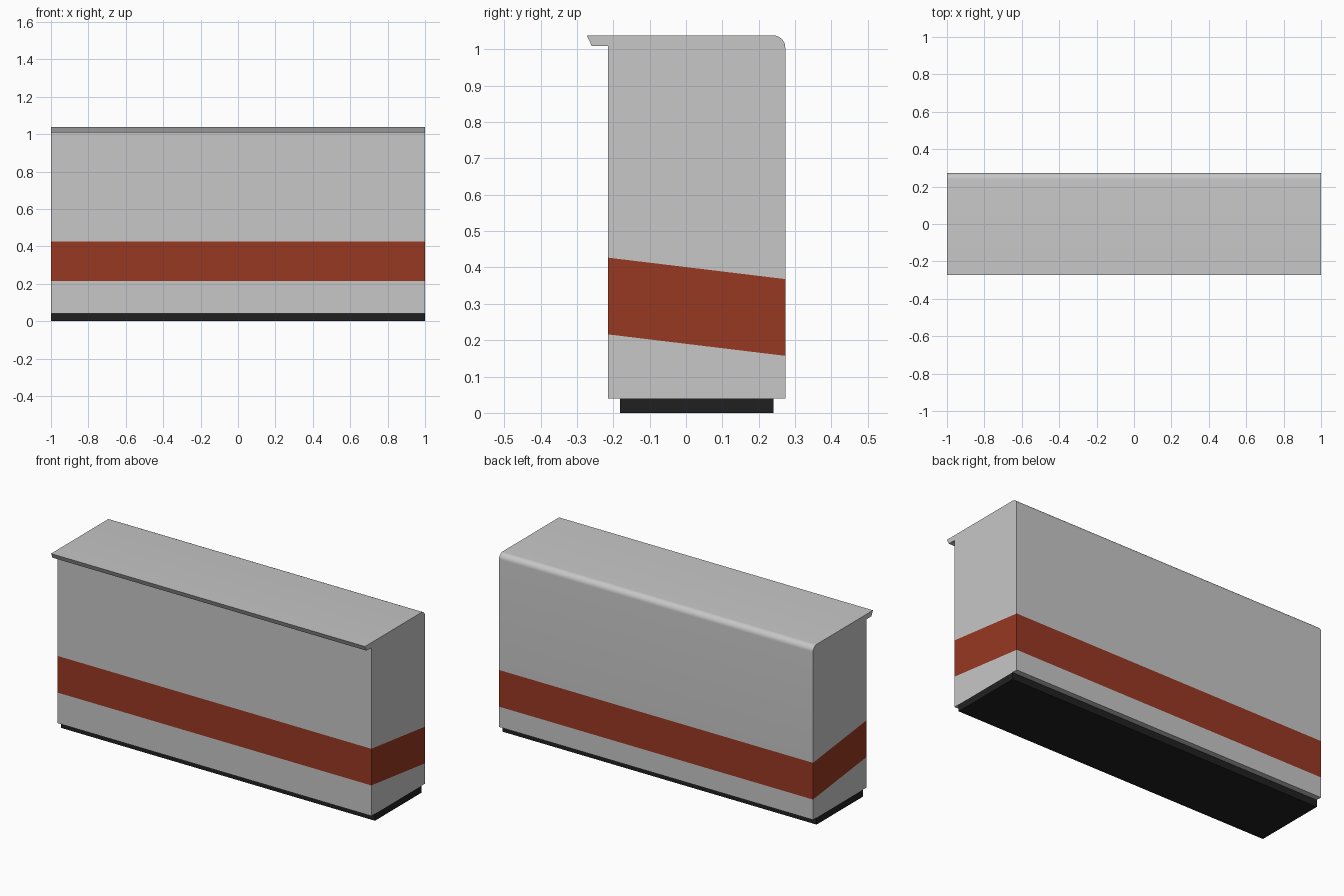
import bpy, bmesh, math
from mathutils import Vector

if "Cube" in bpy.data.objects:
    bpy.data.objects.remove(bpy.data.objects["Cube"])


def material(name, rgb):
    m = bpy.data.materials.new(name)
    m.diffuse_color = (*rgb, 1)
    m.use_nodes = True
    m.node_tree.nodes["Principled BSDF"].inputs["Base Color"].default_value = m.diffuse_color
    return m


GREY = material("light grey", (0.57, 0.57, 0.57))
RED = material("rust red", (0.314, 0.040, 0.016))
BLACK = material("black", (0.0144, 0.0144, 0.0144))


def extrude_profile(points):
    """Closed (y, z) profile swept along x from -1 to 1."""
    bm = bmesh.new()
    face = bm.faces.new([bm.verts.new((-1, y, z)) for y, z in points])
    ext = bmesh.ops.extrude_face_region(bm, geom=[face])
    verts = [g for g in ext["geom"] if isinstance(g, bmesh.types.BMVert)]
    bmesh.ops.translate(bm, verts=verts, vec=(2, 0, 0))
    # the starting face stays in place as the left end cap
    if not any(f.calc_center_median().x < -0.99 for f in bm.faces):
        bm.faces.new([v for v in bm.verts if v.co.x < 0])
    bmesh.ops.recalc_face_normals(bm, faces=bm.faces)
    return bm


def finish(bm, name, mats):
    mesh = bpy.data.meshes.new(name)
    bm.to_mesh(mesh)
    bm.free()
    ob = bpy.data.objects.new(name, mesh)
    bpy.context.collection.objects.link(ob)
    for m in mats:
        mesh.materials.append(m)
    return ob


# Counter body: rounded top back edge, slanted lip on the front
FRONT, BACK, TOP, R = -0.215, 0.273, 1.038, 0.033
profile = [(FRONT, 0.04), (BACK, 0.04)]
for i in range(9):
    a = math.pi / 2 * i / 8
    profile.append((BACK - R + R * math.cos(a), TOP - R + R * math.sin(a)))
profile += [(-0.273, TOP), (-0.259, 1.009), (FRONT, 1.009)]
body = extrude_profile(profile)

# Sloping stripe cut around the body
slope = (0.368 - 0.427) / (BACK - FRONT)
LOW, HIGH = 0.216, 0.427
for z in (LOW, HIGH):
    bmesh.ops.bisect_plane(body, geom=body.verts[:] + body.edges[:] + body.faces[:],
                           plane_co=(0, FRONT, z),
                           plane_no=Vector((0, -slope, 1)).normalized())
for f in body.faces:
    c = f.calc_center_bounds()
    h = c.z - slope * (c.y - FRONT)
    f.material_index = 1 if LOW < h < HIGH else 0
ob = finish(body, "counter_body", [GREY, RED])
bpy.context.view_layer.objects.active = ob
ob.select_set(True)
bpy.ops.object.shade_smooth_by_angle(angle=math.radians(30))

# Recessed black plinth
base = extrude_profile([(-0.182, 0), (0.24, 0), (0.24, 0.04), (-0.182, 0.04)])
finish(base, "plinth", [BLACK])
